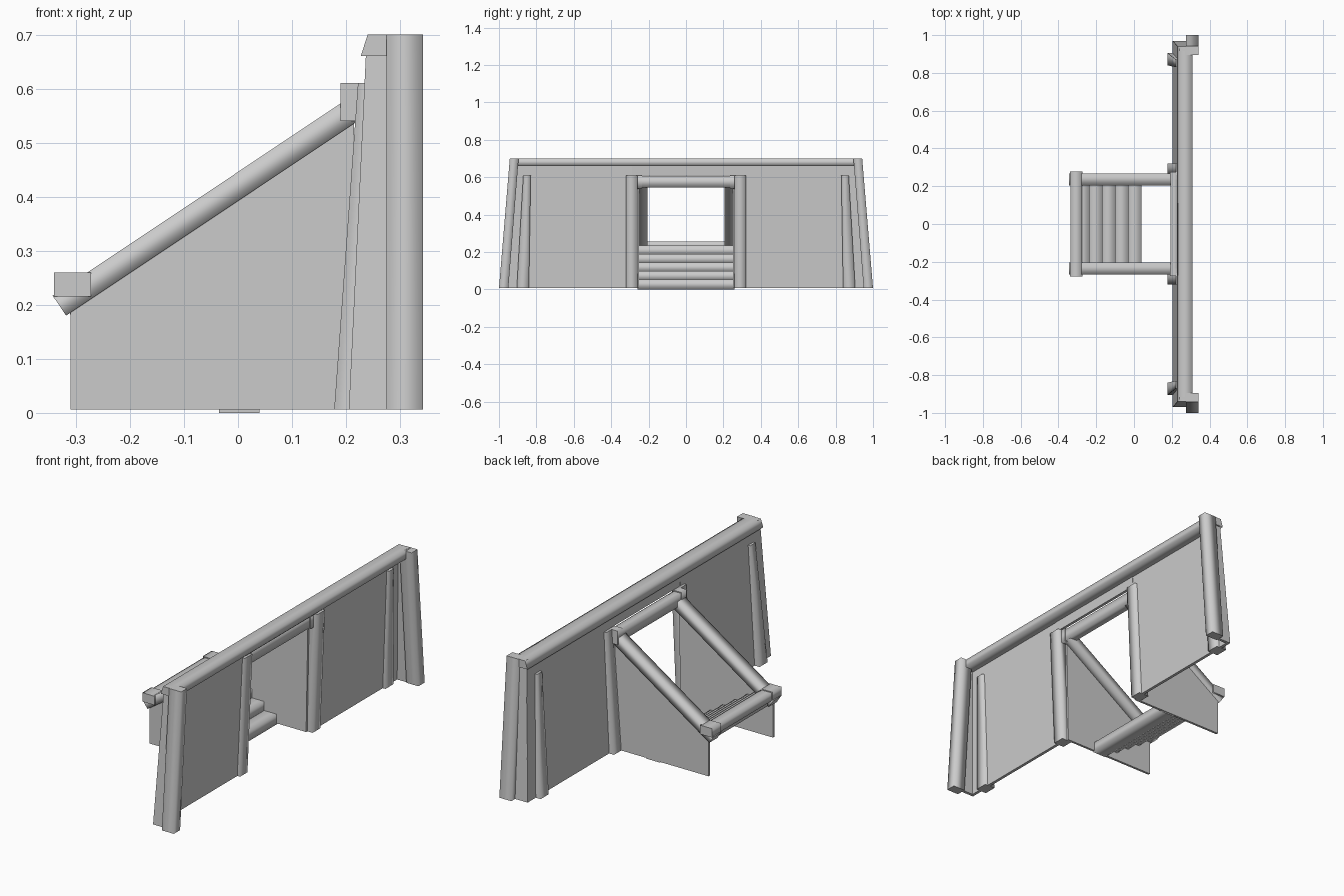
import bpy, bmesh
from mathutils import Vector

cube = bpy.data.objects.get("Cube")
if cube:
    bpy.data.objects.remove(cube, do_unlink=True)

grey = bpy.data.materials.new("plain_grey")
grey.use_nodes = True
grey.diffuse_color = (0.6, 0.6, 0.6, 1)
grey.node_tree.nodes["Principled BSDF"].inputs["Base Color"].default_value = (0.6, 0.6, 0.6, 1)

BASE, TOP = 0.006, 0.7


def loft(name, start, end, smooth=True):
    """Join two matching end loops; long edges can be smooth, caps stay sharp."""
    bm = bmesh.new()
    a = [bm.verts.new(p) for p in start]
    b = [bm.verts.new(p) for p in end]
    n = len(a)
    caps = [bm.faces.new(a), bm.faces.new(b[::-1])]
    for i in range(n):
        j = (i + 1) % n
        bm.faces.new((a[i], b[i], b[j], a[j])).smooth = smooth
    for cap in caps:
        for e in cap.edges:
            e.smooth = False
    bmesh.ops.recalc_face_normals(bm, faces=bm.faces)
    mesh = bpy.data.meshes.new(name)
    bm.to_mesh(mesh)
    bm.free()
    mesh.materials.append(grey)
    obj = bpy.data.objects.new(name, mesh)
    bpy.context.collection.objects.link(obj)
    return obj


def across(name, profile, y0, y1, smooth=True):
    """Extrude an x-z profile along y."""
    return loft(name, [(x, y0, z) for x, z in profile],
                [(x, y1, z) for x, z in profile], smooth)


def rect(x0, x1, z0, z1):
    return [(x0, z0), (x1, z0), (x1, z1), (x0, z1)]


def upright(name, low, high, z0, z1, smooth=True):
    """Leaning upright between two x-y rectangles given as x0, x1, y0, y1."""
    def loop(r, z):
        return [(r[0], r[2], z), (r[1], r[2], z), (r[1], r[3], z), (r[0], r[3], z)]
    return loft(name, loop(low, z0), loop(high, z1), smooth)


def lean(z):
    """Outer face of the wall at height z."""
    return 0.205 + 0.05 * z


def mirrored(low, high, s):
    return [(r[0], r[1], s * r[2], s * r[3]) for r in (low, high)]


for side, s in (("left", 1), ("right", -1)):
    # Leaning wall panel and its short return
    low, high = mirrored((0.205, 0.22, 0.29, 0.97), (0.238, 0.253, 0.29, 0.93), s)
    upright(side + "_wall_panel", low, high, BASE, 0.69, False)
    low, high = mirrored((0.205, 0.29, 0.955, 0.97), (0.24, 0.29, 0.915, 0.93), s)
    upright(side + "_wall_return", low, high, BASE, TOP, False)

    # End post
    low, high = mirrored((0.275, 0.342, 0.95, 1.0), (0.275, 0.342, 0.895, 0.942), s)
    upright(side + "_end_post", low, high, BASE, TOP)

    # Battens that show on both faces of the wall
    low, high = mirrored((0.178, 0.235, 0.84, 0.905), (0.222, 0.262, 0.83, 0.87), s)
    upright(side + "_outer_batten", low, high, BASE, 0.61)
    low, high = mirrored((0.178, 0.235, 0.26, 0.32), (0.222, 0.262, 0.26, 0.32), s)
    upright(side + "_door_batten", low, high, BASE, 0.61)

    # Sloping cheek wall beside the steps
    cheek = [(-0.31, BASE), (-0.31, 0.2), (0.215, 0.56), (0.205, BASE)]
    across(side + "_cheek_wall", cheek, s * 0.25, s * 0.262, False)

    # Sloping hatch rail
    rail = [(-0.343, 0.217), (-0.318, 0.18), (0.235, 0.549), (0.21, 0.586)]
    inner, outer = s * 0.205, s * 0.268
    loft(side + "_hatch_rail",
         [(rail[0][0], inner, rail[0][1]), (rail[1][0], inner, rail[1][1]),
          (rail[1][0], outer, rail[1][1]), (rail[0][0], outer, rail[0][1])],
         [(rail[3][0], inner, rail[3][1]), (rail[2][0], inner, rail[2][1]),
          (rail[2][0], outer, rail[2][1]), (rail[3][0], outer, rail[3][1])])

    # Blocks at the ends of the hatch cross bars
    across(side + "_lower_block", rect(-0.34, -0.272, 0.215, 0.26), s * 0.205, s * 0.277)
    across(side + "_upper_block", rect(0.19, 0.24, 0.54, 0.61), s * 0.235, s * 0.275)

# Top beam with a bevelled outer edge, and the panel above the opening
across("top_beam", [(0.227, 0.66), (0.24, TOP), (0.31, TOP), (0.31, 0.66)], -0.94, 0.94)
across("door_header", [(lean(0.61), 0.61), (lean(0.68), 0.68),
                       (0.255, 0.68), (0.25, 0.61)], -0.29, 0.29, False)

# Hatch cross bars
across("lower_cross_bar", rect(-0.335, -0.275, 0.215, 0.255), -0.24, 0.24)
across("upper_cross_bar", rect(0.192, 0.235, 0.545, 0.605), -0.265, 0.265)

# Steps climbing away from the wall
for i in range(5):
    front, top = 0.04 - 0.069 * i, 0.052 + 0.0455 * i
    across(f"step_{i + 1}", rect(front - 0.075, front, top - 0.052, top), -0.258, 0.258)
